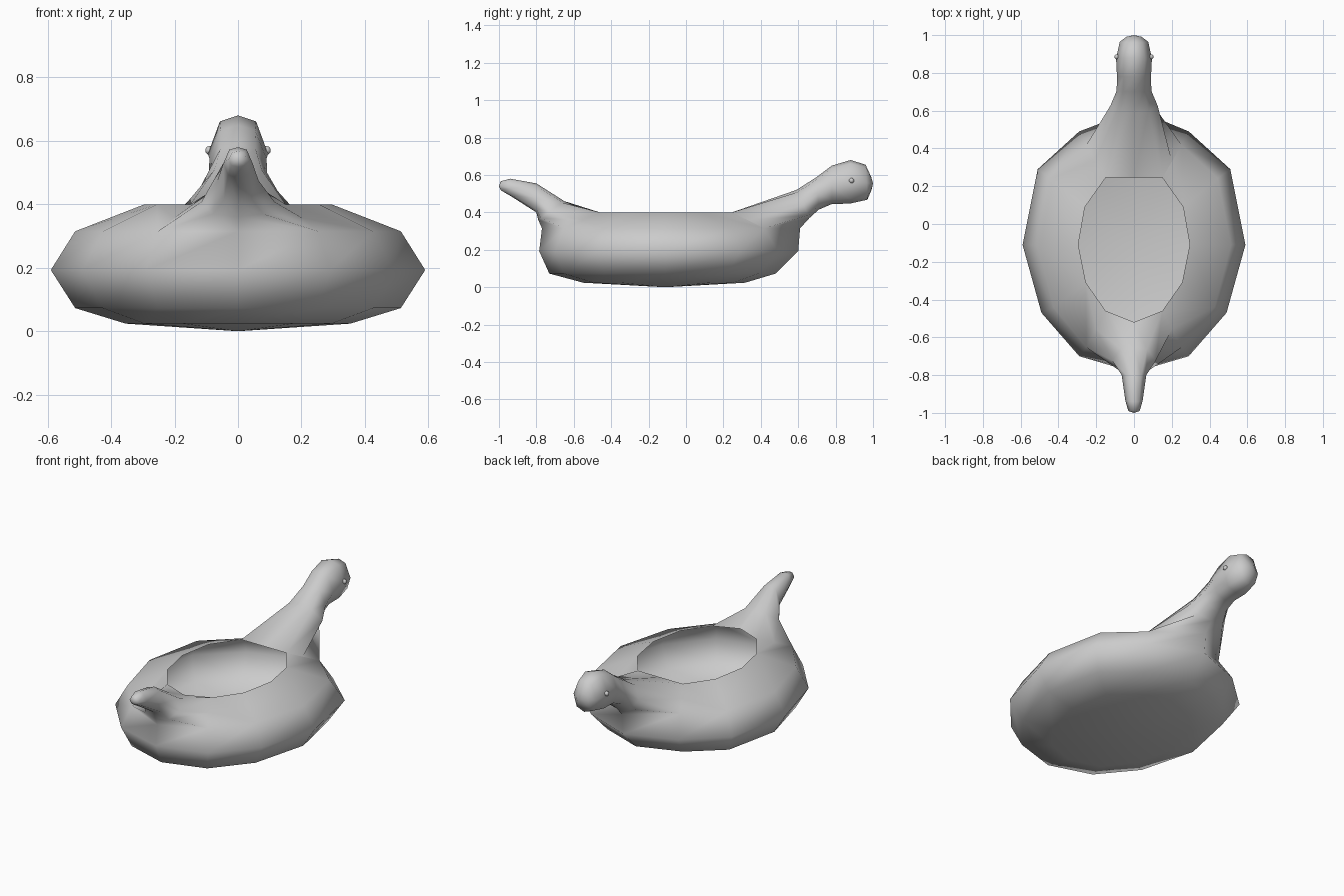
import bpy, bmesh

if "Cube" in bpy.data.objects:
    bpy.data.objects.remove(bpy.data.objects["Cube"])

CY = -0.11  # widest station of the body
N = 12

# half outlines, tail end -> head end (x, y)
OUTER = [(0, -.785), (.29, -.70), (.49, -.47), (.59, -.11), (.51, .29), (.29, .49), (0, .60)]
RIM = [(0, -.52), (.15, -.46), (.255, -.31), (.295, -.11), (.26, .09), (.15, .245), (0, .245)]

bm = bmesh.new()


def mirrored(half):
    return half + [(-x, y) for x, y in half[-2:0:-1]]


def body_ring(half, z):
    return [bm.verts.new((x, y, z)) for x, y in mirrored(half)]


def scaled(sx, s_back, s_front):
    return [(x * sx, CY + (y - CY) * (s_back if y < CY else s_front)) for x, y in OUTER]


def bridge(a, b):
    n = len(a)
    for i in range(n):
        j = (i + 1) % n
        bm.faces.new((a[i], a[j], b[j], b[i]))


# body shell, open at the rim
shoulder = scaled(.87, .92, .88)
shoulder[0], shoulder[6] = (0, -.77), (0, .61)
rings = [body_ring(scaled(.60, .65, .60), .024),
         body_ring(scaled(.87, .92, .83), .073),
         body_ring(OUTER, .193)]
sh = body_ring(shoulder, .315)
rim = body_ring(RIM, .40)
for a, b in zip(rings, rings[1:] + [sh]):
    bridge(a, b)

# underside
low = bm.verts.new((0, CY, 0))
for i in range(N):
    bm.faces.new((rings[0][i], low, rings[0][(i + 1) % N]))

# top of body, leaving gaps where tail and neck grow out
mid = {k: bm.verts.new((sh[k].co + rim[k].co) / 2) for k in (1, 5, 7, 11)}
for k in range(N):
    if k in (11, 0, 5, 6):
        continue
    j = (k + 1) % N
    loop = [sh[k], sh[j], mid.get(j), rim[j], rim[k], mid.get(k)]
    bm.faces.new([v for v in loop if v])


def limb(c, r, l, sections, tip):
    """Loft eight-sided sections out of the gap around body station c."""
    prev = [rim[c], rim[r], mid[r], sh[r], sh[c], sh[l], mid[l], rim[l]]
    for ty, tz, by, bz, w in sections:
        pts = [(0, 0), (.6, .08), (1, .52), (.68, .9), (0, 1), (-.68, .9), (-1, .52), (-.6, .08)]
        ring = [bm.verts.new((x * w, ty + (by - ty) * t, tz + (bz - tz) * t)) for x, t in pts]
        bridge(prev, ring)
        prev = ring
    end = bm.verts.new(tip)
    for i in range(8):
        bm.faces.new((prev[i], prev[(i + 1) % 8], end))


# neck and head: top y, z, bottom y, z, half width
limb(6, 5, 7, [(.59, .52, .66, .37, .125), (.70, .59, .71, .415, .092),
               (.78, .65, .78, .445, .09), (.88, .68, .875, .447, .095),
               (.96, .655, .97, .468, .075), (.99, .59, .992, .52, .04)], (0, 1, .555))
# tail
limb(0, 1, 11, [(-.65, .46, -.79, .36, .115), (-.80, .555, -.80, .40, .065),
                (-.94, .58, -.93, .483, .046), (-.99, .567, -.99, .518, .03)], (0, -1, .54))

bmesh.ops.recalc_face_normals(bm, faces=bm.faces)


def make_object(name, mesh_bm):
    me = bpy.data.meshes.new(name)
    mesh_bm.to_mesh(me)
    mesh_bm.free()
    for p in me.polygons:
        p.use_smooth = True
    ob = bpy.data.objects.new(name, me)
    bpy.context.collection.objects.link(ob)
    return ob


make_object("bird_bowl", bm)

# eyes
for side, name in ((1, "right_eye"), (-1, "left_eye")):
    eb = bmesh.new()
    bmesh.ops.create_uvsphere(eb, u_segments=10, v_segments=6, radius=.014)
    make_object(name, eb).location = (side * .09, .885, .57)
